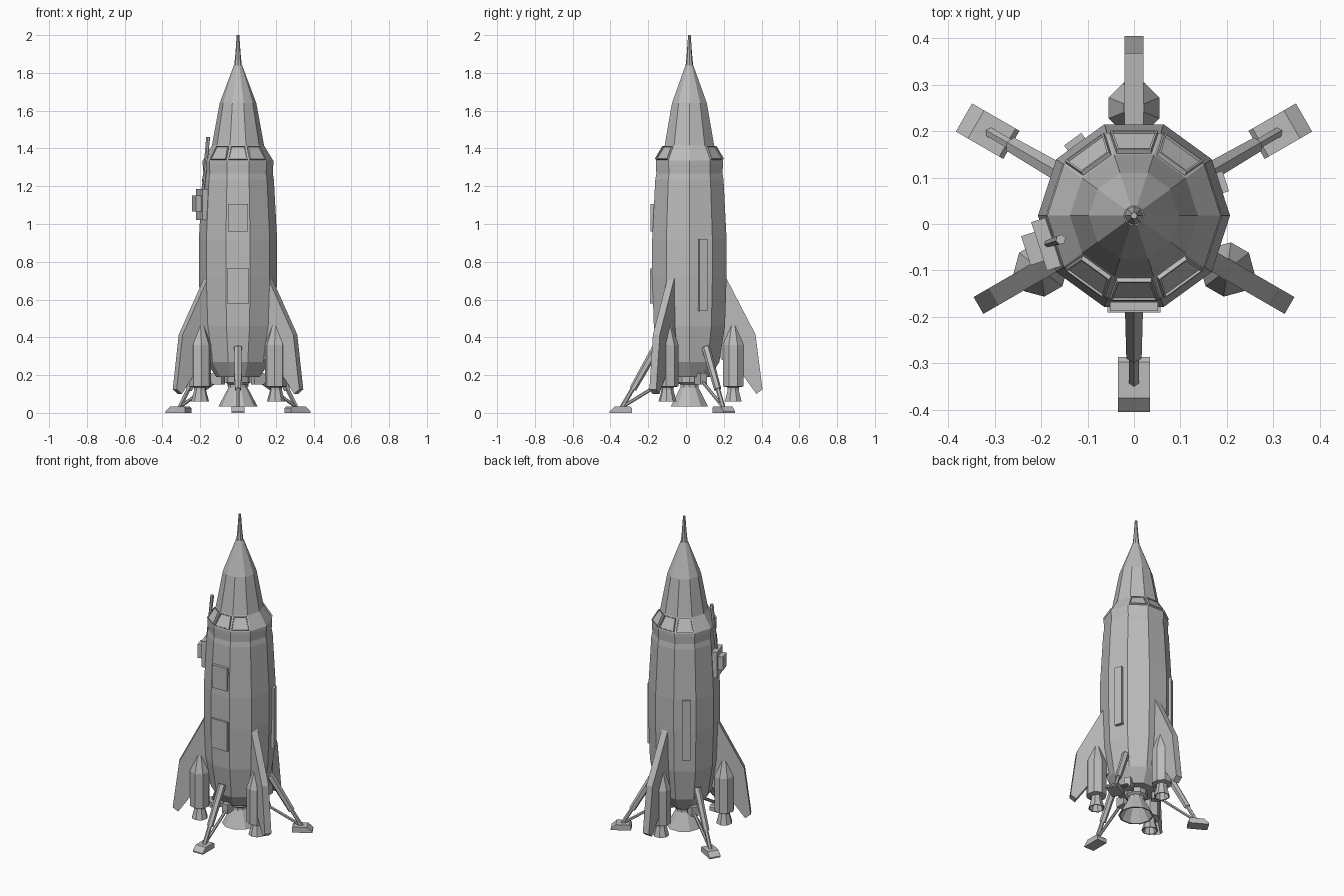
import bpy, bmesh, math
from mathutils import Vector, Matrix

old = bpy.data.objects.get("Cube")
if old:
    bpy.data.objects.remove(old, do_unlink=True)

GREY = (0.5, 0.5, 0.5, 1)
mat = bpy.data.materials.new("hull grey")
mat.use_nodes = True
mat.diffuse_color = GREY
mat.node_tree.nodes["Principled BSDF"].inputs["Base Color"].default_value = GREY

AXIS = Vector((0, 0.018, 0))   # the hull axis


def finish(name, bm, angle=0.0):
    """Turn a mesh built along +x around the hull axis to its angle."""
    bmesh.ops.recalc_face_normals(bm, faces=bm.faces)
    bm.transform(Matrix.Translation(AXIS) @ Matrix.Rotation(math.radians(angle), 4, 'Z'))
    me = bpy.data.meshes.new(name)
    bm.to_mesh(me)
    bm.free()
    me.materials.append(mat)
    ob = bpy.data.objects.new(name, me)
    bpy.context.collection.objects.link(ob)
    return ob


def lathe(profile, sides, x=0.0, turn=0.0):
    """Revolve (radius, z) points; ends are capped."""
    bm = bmesh.new()
    rings = []
    for r, z in profile:
        ring = []
        for i in range(sides):
            a = math.tau * i / sides + turn
            ring.append(bm.verts.new((x + r * math.cos(a), r * math.sin(a), z)))
        rings.append(ring)
    for low, high in zip(rings, rings[1:]):
        for i in range(sides):
            j = (i + 1) % sides
            bm.faces.new((low[i], low[j], high[j], high[i]))
    bm.faces.new(rings[0])
    bm.faces.new(rings[-1])
    return bm


def box(name, x0, x1, y0, y1, z0, z1, angle):
    bm = bmesh.new()
    bmesh.ops.create_cube(bm, size=1)
    bm.transform(Matrix.Translation(((x0 + x1) / 2, (y0 + y1) / 2, (z0 + z1) / 2))
                 @ Matrix.Diagonal((x1 - x0, y1 - y0, z1 - z0, 1)))
    return finish(name, bm, angle)


def rod(name, a, b, r1, r2, angle, sides=6):
    a, b = Vector(a), Vector(b)
    bm = bmesh.new()
    bmesh.ops.create_cone(bm, cap_ends=True, segments=sides, radius1=r1, radius2=r2,
                          depth=(b - a).length)
    quat = (b - a).to_track_quat('Z', 'Y')
    bm.transform(Matrix.Translation((a + b) / 2) @ quat.to_matrix().to_4x4())
    return finish(name, bm, angle)


def slab(name, outline, y0, y1, angle):
    """Extrude an (x, z) outline across y."""
    bm = bmesh.new()
    face = bm.faces.new([bm.verts.new((x, y0, z)) for x, z in outline])
    new = bmesh.ops.extrude_face_region(bm, geom=[face])["geom"]
    bmesh.ops.translate(bm, vec=(0, y1 - y0, 0),
                        verts=[v for v in new if isinstance(v, bmesh.types.BMVert)])
    return finish(name, bm, angle)


# Hull, with raised cockpit windows on the front and back facets
hull = lathe([(0.115, 0.19), (0.167, 0.27), (0.198, 0.46), (0.207, 0.72), (0.207, 0.92),
              (0.19, 1.235), (0.184, 1.267), (0.187, 1.315), (0.187, 1.335), (0.138, 1.415),
              (0.097, 1.64), (0.022, 1.84)], 10)
bmesh.ops.recalc_face_normals(hull, faces=hull.faces)
panes = [f for f in hull.faces
         if 1.34 < f.calc_center_median().z < 1.41 and abs(f.normal.y) > 0.4]
bmesh.ops.inset_individual(hull, faces=panes, thickness=0.008, depth=0)
bmesh.ops.inset_individual(hull, faces=panes, thickness=0.001, depth=0.01)
bmesh.ops.inset_individual(hull, faces=panes, thickness=0.006, depth=0)
bmesh.ops.inset_individual(hull, faces=panes, thickness=0.001, depth=-0.005)
finish("hull", hull)

# Nose spike
finish("nose_spike", lathe([(0.021, 1.83), (0.014, 1.9), (0.007, 2.0)], 8))

# Main engine, with a hollow bell
finish("main_engine", lathe([(0.066, 0.2), (0.066, 0.16), (0.05, 0.15), (0.05, 0.135),
                             (0.103, 0.035), (0.094, 0.035), (0.04, 0.13)], 10))

# Front hatches and long side ducts
box("lower_hatch", 0.17, 0.209, -0.057, 0.057, 0.58, 0.765, -90)
box("upper_hatch", 0.16, 0.205, -0.052, 0.052, 0.96, 1.105, -90)
for angle in (18, 126):
    box("side_duct", 0.17, 0.211, -0.013, 0.033, 0.54, 0.92, angle)

# Antenna unit
box("antenna_mount", 0.16, 0.215, -0.055, 0.055, 1.02, 1.185, 198)
box("antenna_box", 0.2, 0.245, -0.033, 0.033, 1.065, 1.15, 198)
rod("antenna_rod", (0.197, 0, 1.16), (0.166, 0, 1.46), 0.008, 0.011, 198)

# Fins with booster engines
for angle in (90, 210, 330):
    slab("fin", [(0.15, 0.78), (0.192, 0.72), (0.35, 0.415), (0.387, 0.125), (0.355, 0.1),
                 (0.29, 0.19), (0.15, 0.3)], -0.021, 0.021, angle)
    finish("booster", lathe([(0.024, 0.46), (0.059, 0.36), (0.059, 0.14), (0.032, 0.135),
                             (0.032, 0.12), (0.048, 0.06), (0.041, 0.06), (0.025, 0.12)],
                            8, x=0.232, turn=math.pi / 8), angle)

# Landing legs
for angle in (-90, 30, 150):
    rod("leg_sleeve", (0.175, 0, 0.345), (0.3, 0, 0.125), 0.023, 0.019, angle)
    rod("leg_piston", (0.29, 0, 0.145), (0.36, 0, 0.025), 0.012, 0.012, angle)
    rod("leg_brace", (0.13, 0, 0.17), (0.35, 0, 0.035), 0.009, 0.009, angle)
    box("brace_mount", 0.09, 0.15, -0.02, 0.02, 0.15, 0.21, angle)
    slab("foot_pad", [(0.305, 0), (0.423, 0), (0.423, 0.008), (0.393, 0.035), (0.315, 0.035),
                      (0.305, 0.025)], -0.035, 0.035, angle)
